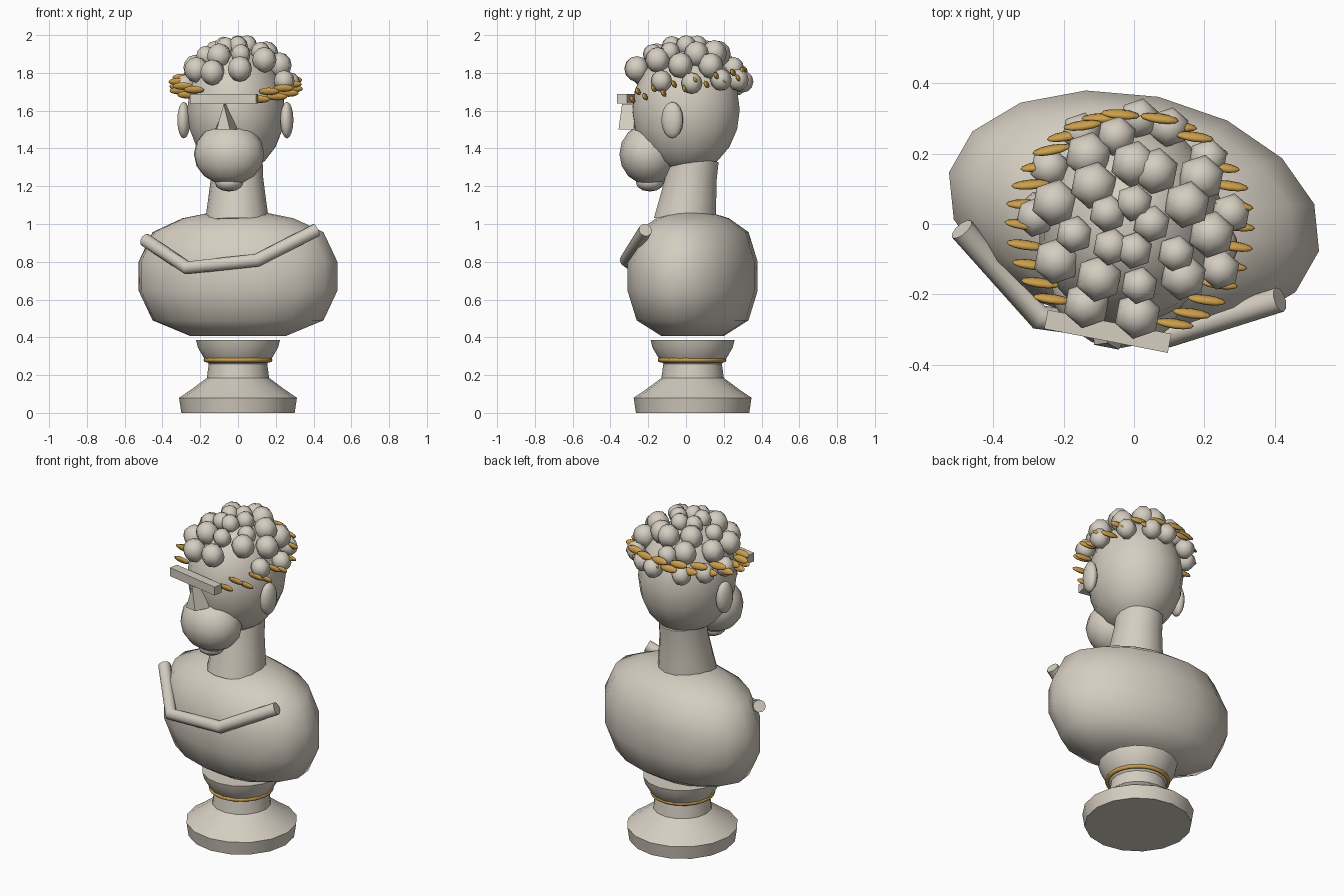
import bpy, bmesh
from math import sin, cos, pi, radians, sqrt
from mathutils import Matrix, Vector

cube = bpy.data.objects.get("Cube")
if cube:
    bpy.data.objects.remove(cube, do_unlink=True)


def material(name, color):
    m = bpy.data.materials.new(name)
    m.use_nodes = True
    m.diffuse_color = (*color, 1)
    bsdf = m.node_tree.nodes["Principled BSDF"]
    bsdf.inputs["Base Color"].default_value = (*color, 1)
    bsdf.inputs["Roughness"].default_value = 0.7
    return m


STONE = material("warm stone", (0.66, 0.61, 0.53))
GOLD = material("gold", (0.60, 0.34, 0.07))
YAW = radians(-11)
HEAD = Matrix.Translation((-0.01, 0, 0)) @ Matrix.Rotation(YAW, 4, "Z")


def finish(name, bm, mat, sharp=None):
    """Turn a bmesh into an object; sharp is the smoothing angle, 0 = flat."""
    bmesh.ops.remove_doubles(bm, verts=bm.verts, dist=1e-5)
    bmesh.ops.recalc_face_normals(bm, faces=bm.faces)
    mesh = bpy.data.meshes.new(name)
    bm.to_mesh(mesh)
    bm.free()
    mesh.materials.append(mat)
    if sharp != 0:
        mesh.shade_smooth()
        if sharp:
            mesh.set_sharp_from_angle(angle=radians(sharp))
    ob = bpy.data.objects.new(name, mesh)
    bpy.context.collection.objects.link(ob)
    return ob


def lathe(name, profile, segs, mat=STONE, scale=(1, 1), phase=0.0, sharp=None):
    """Revolve (radius, z) points about z, with an optional oval section."""
    bm = bmesh.new()
    rings = []
    for r, z in profile:
        rings.append([bm.verts.new((r * scale[0] * cos(phase + 2 * pi * i / segs),
                                    r * scale[1] * sin(phase + 2 * pi * i / segs), z))
                      for i in range(segs)])
    for a, b in zip(rings, rings[1:]):
        for i in range(segs):
            j = (i + 1) % segs
            bm.faces.new((a[i], a[j], b[j], b[i]))
    for ring, (r, z) in ((rings[0], profile[0]), (rings[-1], profile[-1])):
        if r > 0:
            bm.faces.new(ring)
    return finish(name, bm, mat, sharp)


def ellipsoid(name, matrix, size, segs=12, rings=8, mat=STONE, phase=0.0):
    prof = [(max(0, sin(pi * k / rings)) if 0 < k < rings else 0,
             -size[2] * cos(pi * k / rings)) for k in range(rings + 1)]
    ob = lathe(name, prof, segs, mat, size[:2], phase)
    ob.matrix_world = matrix
    return ob


def at(x, y, z):
    return Matrix.Translation((x, y, z))


# Pedestal with its gold ring
base = lathe("pedestal", [(0.30, 0), (0.312, 0.08), (0.25, 0.122), (0.165, 0.185),
                          (0.155, 0.26), (0.18, 0.29), (0.212, 0.345), (0.222, 0.385)],
             16, sharp=38)
base.location = (0, 0.035, 0)
ring_profile = [(0.17 + 0.012 * cos(a * pi / 4), 0.28 + 0.012 * sin(a * pi / 4))
                for a in range(9)]
bm = bmesh.new()
segs = 32
loops = [[bm.verts.new((r * cos(2 * pi * i / segs), r * sin(2 * pi * i / segs), z))
          for i in range(segs)] for r, z in ring_profile]
for a, b in zip(loops, loops[1:]):
    for i in range(segs):
        j = (i + 1) % segs
        bm.faces.new((a[i], a[j], b[j], b[i]))
finish("pedestal_ring", bm, GOLD).location = (0, 0.032, 0)

# Shoulders and chest, turned slightly
torso = lathe("torso", [(0.48, 0.407), (0.86, 0.49), (1, 0.647), (1, 0.80),
                        (0.86, 0.957), (0.56, 1.03), (0.30, 1.058), (0, 1.068)],
              16, scale=(0.538, 0.334), sharp=55)
torso.location = (0, 0.035, 0)
torso.rotation_euler.z = radians(-12)

# Neck leaning back
neck = lathe("neck", [(0.17, 0), (0.152, 0.13), (0.138, 0.24), (0.135, 0.34)], 14, sharp=50)
neck.location = (-0.005, -0.005, 1.01)
neck.rotation_euler.x = radians(-8)

# Head, beard, chin and ears
ellipsoid("head", HEAD @ at(0, 0, 1.605), (0.262, 0.29, 0.335), 16, 10)
ellipsoid("beard", HEAD @ at(0, -0.195, 1.37), (0.19, 0.16, 0.165), 14, 8)
ellipsoid("chin", HEAD @ at(0, -0.195, 1.22), (0.078, 0.075, 0.048), 10, 6)
for side, label in ((1, "left"), (-1, "right")):
    ellipsoid(label + "_ear", HEAD @ at(side * 0.278, -0.02, 1.55), (0.035, 0.06, 0.097), 10, 8)

# Brow bar
bm = bmesh.new()
bmesh.ops.create_cube(bm, size=1)
bmesh.ops.scale(bm, vec=(0.358, 0.055, 0.052), verts=bm.verts)
finish("brow", bm, STONE, 0).matrix_world = HEAD @ at(-0.005, -0.312, 1.663)

# Nose wedge with a narrower front
bm = bmesh.new()
back, front = [[bm.verts.new(p) for p in ((-w, y, 1.50), (w, y, 1.50), (0, y + lean, 1.635))]
               for w, y, lean in ((0.06, -0.27, 0), (0.036, -0.357, 0.012))]
bm.faces.new(back)
bm.faces.new(front)
for i in range(3):
    j = (i + 1) % 3
    bm.faces.new((back[i], back[j], front[j], front[i]))
finish("nose", bm, STONE, 0).matrix_world = HEAD

# Hair curls seated on a dome
curls = {
    0.068: [(.01, -.26), (-.135, -.23), (.14, -.15), (-.10, -.155), (-.22, -.105),
            (.22, -.03), (-.225, .06), (.15, .055), (-.115, .11), (.19, .13), (.06, .15),
            (0, .17), (-.13, .195)],
    0.054: [(.015, -.175), (.12, -.085), (0, -.075), (-.065, -.065), (-.17, -.03),
            (-.075, .03), (.05, 0), (0, .06)],
    0.058: [(.245, -.13), (.275, .03), (.21, .185), (.10, .275), (.015, .30), (-.05, .25),
            (-.15, .26), (-.24, .16), (-.28, .02)],
}
for radius, places in curls.items():
    for x, y in places:
        rho = min(0.94, sqrt((x / 0.30) ** 2 + (y / 0.33) ** 2))
        z = 1.615 + 0.335 * sqrt(1 - rho * rho)
        ellipsoid("curl", at(x, y, z) @ Matrix.Rotation(YAW, 4, "Z"), (radius,) * 3,
                  6, 6, phase=pi / 2)

# Wreath of gold leaves, open at the brow and rising to the back
COUNT = 28
for k in range(COUNT):
    a = radians(-54 + 288 * k / (COUNT - 1)) + YAW
    x, y = 0.302 * cos(a), 0.313 * sin(a)
    z = 1.735 + 0.2 * y + (0.018 if k % 2 else -0.018)
    turn = -8 - 36 * min(0, x / 0.3) * max(0, y / 0.3)
    m = at(x - 0.012, y, z) @ Matrix.Rotation(radians(turn), 4, "Z") \
        @ Matrix.Rotation(radians(25), 4, "X") @ Matrix.Rotation(pi / 2, 4, "Y")
    ellipsoid("wreath_leaf", m, (0.022, 0.012, 0.055), 8, 6, GOLD)

# Rolled drape edge across the chest, mitred at its bends
path = [Vector(p) for p in ((-.49, -.015, .915), (-.27, -.265, .768),
                            (.10, -.315, .808), (.415, -.215, .968))]
bm = bmesh.new()
loops = []
for i, p in enumerate(path):
    d_in = (p - path[max(i - 1, 0)]).normalized()
    d_out = (path[min(i + 1, len(path) - 1)] - p).normalized()
    t = (d_in + d_out).normalized()
    u = t.cross(Vector((0, 0, 1))).normalized()
    v = u.cross(t)
    loops.append([bm.verts.new(p + 0.036 * (u * cos(k * pi / 5) + v * sin(k * pi / 5)))
                  for k in range(10)])
for a, b in zip(loops, loops[1:]):
    for i in range(10):
        j = (i + 1) % 10
        bm.faces.new((a[i], a[j], b[j], b[i]))
bm.faces.new(loops[0])
bm.faces.new(loops[-1])
finish("drape_roll", bm, STONE, 50)
